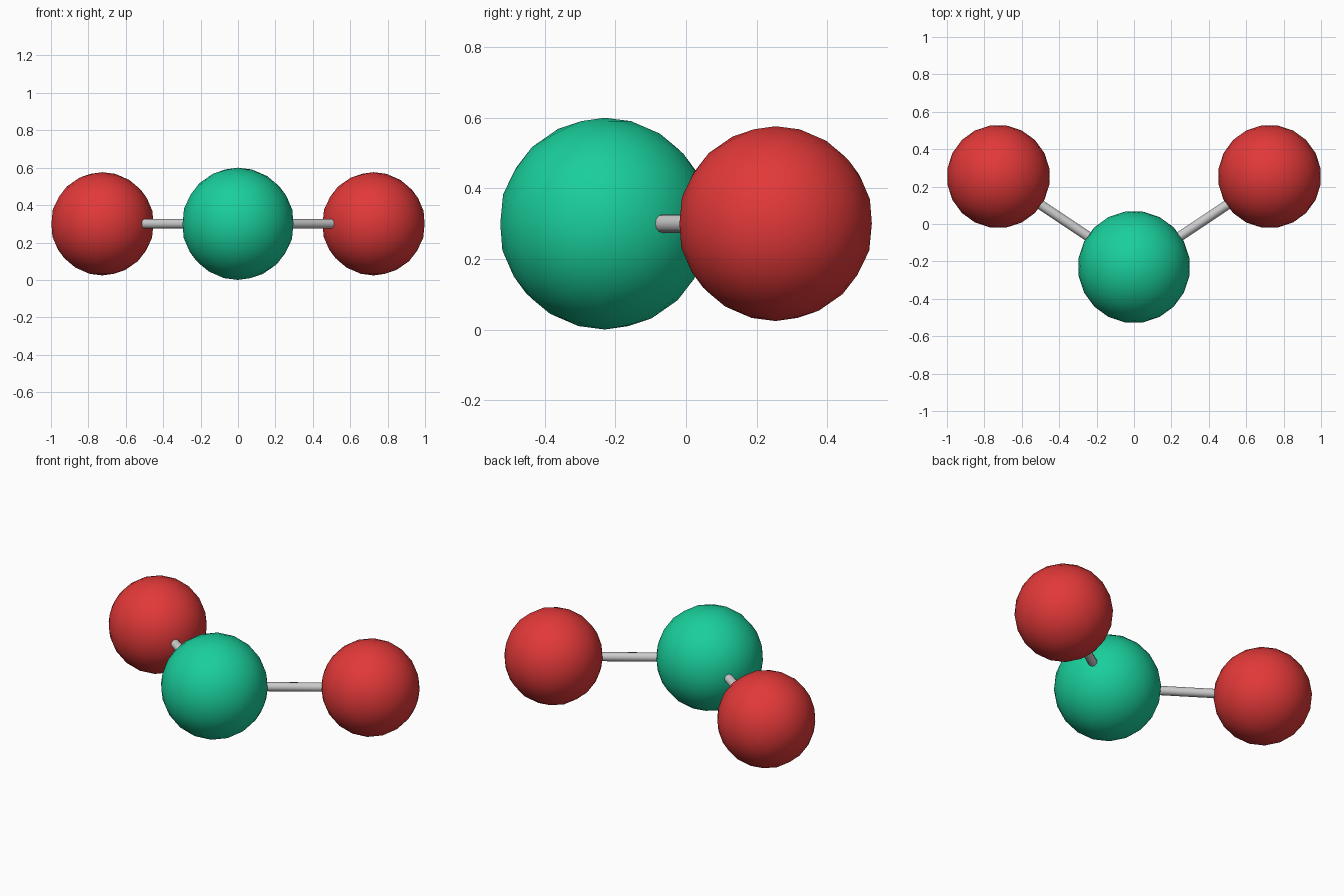
import bpy, math
from mathutils import Vector

if "Cube" in bpy.data.objects:
    bpy.data.objects.remove(bpy.data.objects["Cube"])


def material(name, rgb):
    m = bpy.data.materials.new(name)
    m.diffuse_color = (*rgb, 1)
    m.use_nodes = True
    m.node_tree.nodes["Principled BSDF"].inputs["Base Color"].default_value = m.diffuse_color
    return m


def finish(name, mat=None):
    ob = bpy.context.object
    ob.name = name
    if mat:
        ob.data.materials.append(mat)
    bpy.ops.object.shade_smooth_by_angle(angle=math.radians(40))
    return ob


def ball(name, loc, radius, mat, turn=0):
    bpy.ops.mesh.primitive_ico_sphere_add(subdivisions=3, radius=radius, location=loc,
                                          rotation=(0, 0, turn))
    return finish(name, mat)


def rod(name, a, b, radius):
    d = b - a
    bpy.ops.mesh.primitive_cylinder_add(vertices=12, radius=radius, depth=d.length,
                                        location=(a + b) / 2,
                                        rotation=d.to_track_quat('Z', 'Y').to_euler())
    return finish(name)


green = material("green", (0.01, 0.62, 0.33))
red = material("red", (0.76, 0.04, 0.04))
centre = Vector((0, -0.23, 0.3))

# Central atom
ball("central_atom", centre, 0.3, green, math.radians(9))

# Outer atoms and their bonds
for side, s in (("left", -1), ("right", 1)):
    outer = Vector((s * 0.725, 0.254, 0.3))
    ball(side + "_atom", outer, 0.276, red, math.radians(9))
    rod(side + "_bond", centre, outer, 0.026)
